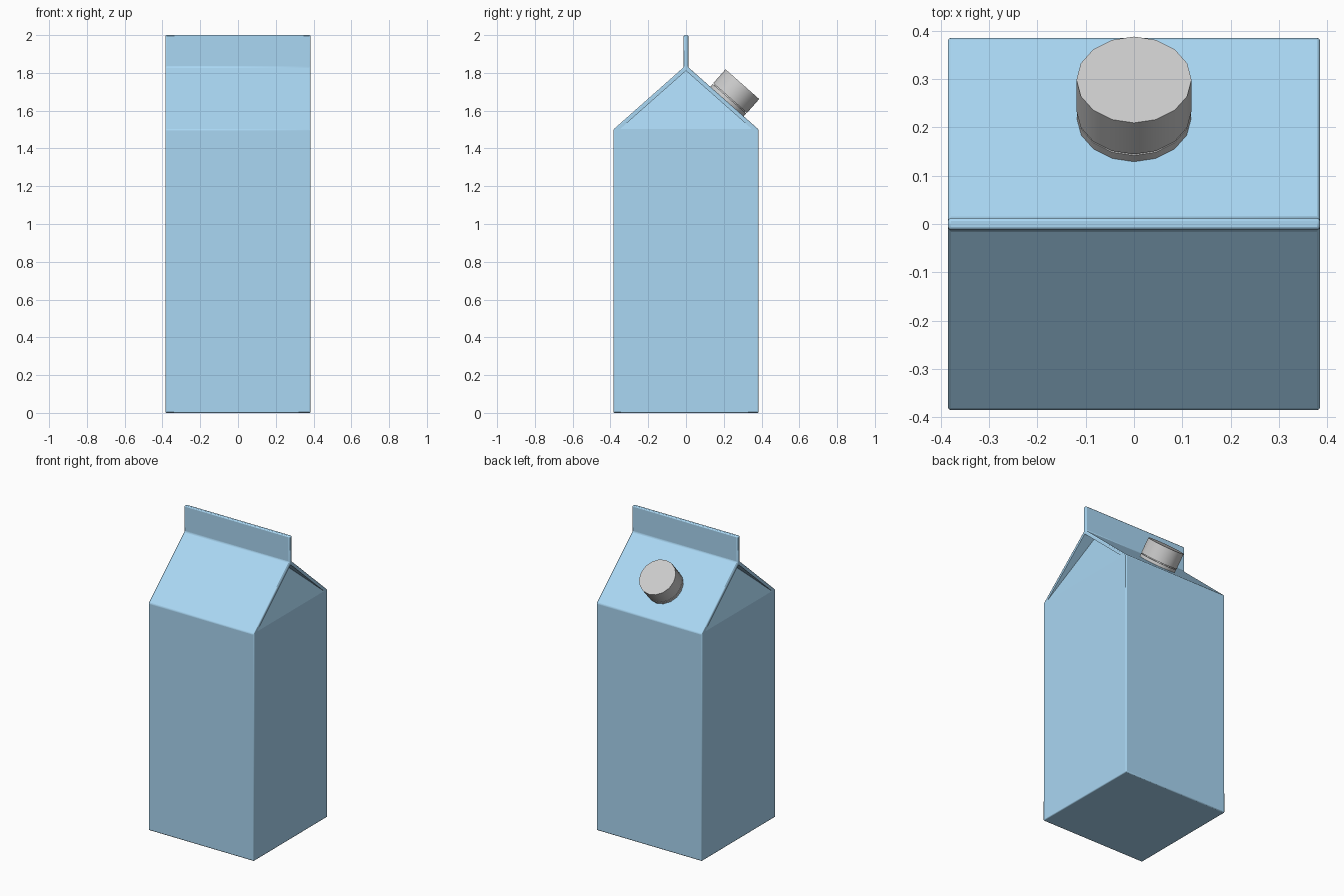
import bpy, bmesh, math
from mathutils import Matrix, Vector

if "Cube" in bpy.data.objects:
    bpy.data.objects.remove(bpy.data.objects["Cube"])

W, WALL, RIDGE, TOP, FIN = 0.385, 1.5, 1.84, 2.0, 0.012

blue = bpy.data.materials.new("carton_blue")
blue.diffuse_color = (0.40, 0.68, 0.90, 1)
blue.use_nodes = True
blue.node_tree.nodes["Principled BSDF"].inputs["Base Color"].default_value = blue.diffuse_color


def make_object(name, bm, mat=None):
    bmesh.ops.recalc_face_normals(bm, faces=bm.faces)
    mesh = bpy.data.meshes.new(name)
    bm.to_mesh(mesh)
    bm.free()
    ob = bpy.data.objects.new(name, mesh)
    bpy.context.collection.objects.link(ob)
    if mat:
        mesh.materials.append(mat)
    return ob


def smooth(ob):
    bpy.ops.object.select_all(action='DESELECT')
    ob.select_set(True)
    bpy.context.view_layer.objects.active = ob
    bpy.ops.object.shade_smooth_by_angle(angle=math.radians(30))


# Carton: house profile with a sealed fin, extruded along x
half = [(W, 0), (W, WALL), (FIN, RIDGE - 0.01), (FIN, TOP)]
profile = half + [(-y, z) for y, z in reversed(half)]
bm = bmesh.new()
face = bm.faces.new([bm.verts.new((-W, y, z)) for y, z in profile])
ext = bmesh.ops.extrude_face_region(bm, geom=[face])
bmesh.ops.translate(bm, vec=(2 * W, 0, 0),
                    verts=[g for g in ext["geom"] if isinstance(g, bmesh.types.BMVert)])
carton = make_object("carton", bm, blue)
bevel = carton.modifiers.new("soft_edges", 'BEVEL')
bevel.width = 0.006
bevel.segments = 2
bevel.limit_method = 'ANGLE'

# Wedge cutters that fold both gable ends inward under the roof panels
bm = bmesh.new()
for side in (-1, 1):
    x = side * (W + 0.001)
    a, b, c, d = [bm.verts.new(p) for p in (
        (x, -0.352, WALL), (x, 0.352, WALL), (x, 0, 1.811), (side * (W - 0.08), 0, 1.811))]
    for f in ((a, b, c), (a, b, d), (b, c, d), (c, a, d)):
        bm.faces.new(f)
cutter = make_object("gable_cutter", bm, blue)
cutter.hide_render = True
cutter.hide_set(True)
cut = carton.modifiers.new("gable_folds", 'BOOLEAN')
cut.operation = 'DIFFERENCE'
cut.solver = 'EXACT'
cut.object = cutter
smooth(carton)

# Screw cap on the back roof panel: neck, collar and lid share a tilted axis
tilt = Matrix.Translation((0, 0.217, 1.648)) @ Matrix.Rotation(
    -math.atan2(RIDGE - WALL, W), 4, 'X')
for name, radius, z0, z1 in (("cap_neck", 0.108, -0.02, 0.05),
                             ("cap_collar", 0.118, -0.005, 0.02),
                             ("cap_lid", 0.119, 0.025, 0.123)):
    bm = bmesh.new()
    bmesh.ops.create_cone(bm, cap_ends=True, segments=16, radius1=radius,
                          radius2=radius, depth=z1 - z0,
                          matrix=tilt @ Matrix.Translation((0, 0, (z0 + z1) / 2)))
    smooth(make_object(name, bm))
